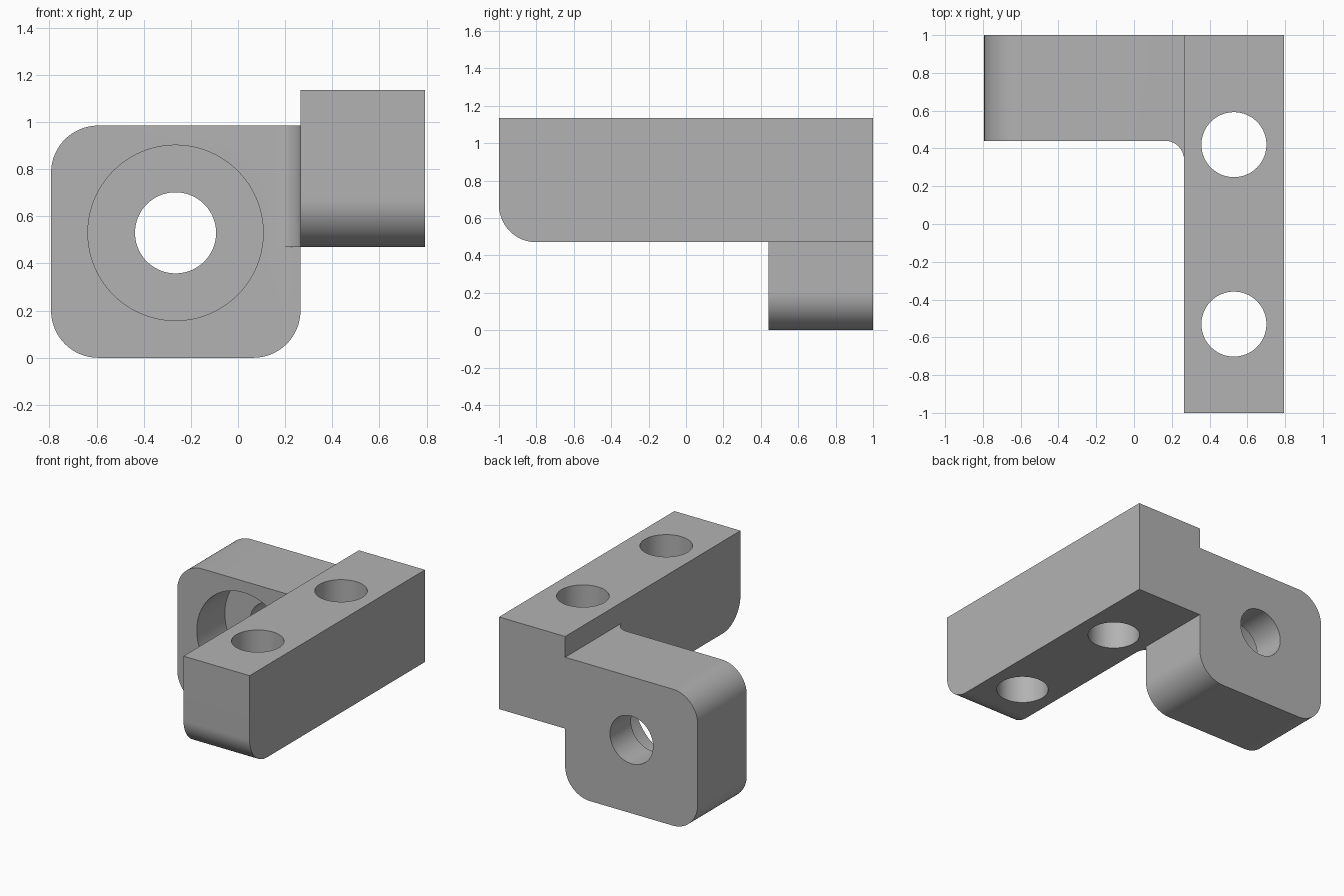
import bpy, bmesh, math
from mathutils import Vector

if "Cube" in bpy.data.objects:
    bpy.data.objects.remove(bpy.data.objects["Cube"], do_unlink=True)

grey = bpy.data.materials.new("plain_grey")
grey.use_nodes = True
colour = (0.45, 0.45, 0.45, 1)
grey.diffuse_color = colour
grey.node_tree.nodes["Principled BSDF"].inputs["Base Color"].default_value = colour


def arc(cx, cy, r, start, end, steps=24):
    """Points along an arc, angles in degrees."""
    angles = [math.radians(start + (end - start) * i / steps) for i in range(steps + 1)]
    return [(cx + r * math.cos(a), cy + r * math.sin(a)) for a in angles]


def prism(name, profile, axis, low, high):
    """Extrude a 2D profile along an axis; the profile uses the other two axes in order."""
    def place(p, h):
        c = list(p)
        c.insert("xyz".index(axis), h)
        return c
    bm = bmesh.new()
    base = bm.faces.new([bm.verts.new(place(p, low)) for p in profile])
    geom = bmesh.ops.extrude_face_region(bm, geom=[base], use_keep_orig=True)["geom"]
    move = Vector(place((0, 0), high - low))
    bmesh.ops.translate(bm, vec=move, verts=[v for v in geom if isinstance(v, bmesh.types.BMVert)])
    bmesh.ops.recalc_face_normals(bm, faces=bm.faces)
    mesh = bpy.data.meshes.new(name)
    bm.to_mesh(mesh)
    bm.free()
    mesh.materials.append(grey)
    obj = bpy.data.objects.new(name, mesh)
    bpy.context.collection.objects.link(obj)
    return obj


def cylinder(name, u, v, r, axis, low, high):
    return prism(name, arc(u, v, r, 0, 360, 96)[:-1], axis, low, high)


def combine(target, tool, operation):
    """Apply a boolean and remove the helper."""
    mod = target.modifiers.new(operation.lower(), "BOOLEAN")
    mod.operation, mod.object, mod.solver = operation, tool, "EXACT"
    bpy.context.view_layer.objects.active = target
    bpy.ops.object.modifier_apply(modifier=mod.name)
    bpy.data.objects.remove(tool, do_unlink=True)


# Main dimensions
left, seam, right = -0.793, 0.265, 0.793
plate_front, plate_top = 0.44, 0.985
bar_bottom, bar_top = 0.47, 1.135
corner, fillet, hole = 0.2, 0.1, 0.172

# Long bar with a rounded lower front edge
bar = prism("angle_bracket", [(1, bar_bottom), (1, bar_top), (-1, bar_top)]
            + arc(-1 + corner, bar_bottom + corner, corner, 180, 270), "x", seam, right)

# Side plate with three rounded corners and a tongue reaching into the bar
plate_profile = (arc(left + corner, plate_top - corner, corner, 90, 180)
                 + arc(left + corner, corner, corner, 180, 270)
                 + arc(seam - corner, corner, corner, 270, 360)
                 + [(seam, 0.6), (0.4, 0.6), (0.4, plate_top)])
combine(bar, prism("side_plate", plate_profile, "y", plate_front, 1), "UNION")

# Fillet in the inner corner between plate and bar
fillet_profile = (arc(seam - fillet, plate_front - fillet, fillet, 0, 90)
                  + [(seam - fillet, 0.5), (0.3, 0.5), (0.3, plate_front - fillet)])
combine(bar, prism("inner_fillet", fillet_profile, "z", bar_bottom, plate_top), "UNION")

# Bolt holes through the bar
for y in (0.42, -0.53):
    combine(bar, cylinder("bolt_hole", 0.529, y, hole, "z", 0.2, 1.4), "DIFFERENCE")

# Counterbored hole through the plate
combine(bar, cylinder("plate_hole", -0.265, 0.53, hole, "y", 0.2, 1.2), "DIFFERENCE")
combine(bar, cylinder("counterbore", -0.265, 0.53, 0.372, "y", 0.2, plate_front + 0.32), "DIFFERENCE")

bpy.ops.object.select_all(action="DESELECT")
bar.select_set(True)
bpy.context.view_layer.objects.active = bar
bpy.ops.object.shade_smooth_by_angle(angle=math.radians(30))
